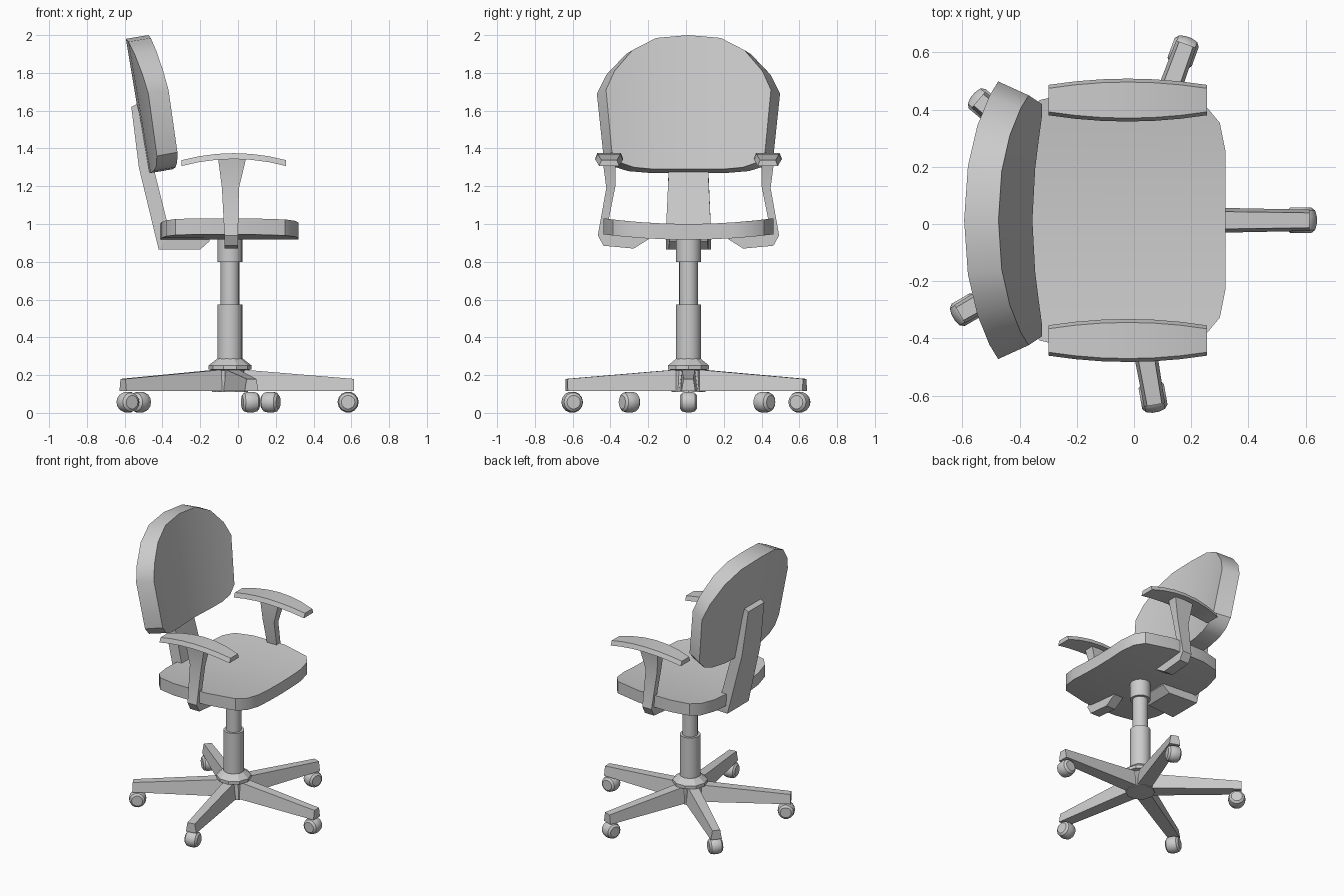
import bpy, math
from mathutils import Matrix, Vector

if "Cube" in bpy.data.objects:
    bpy.data.objects.remove(bpy.data.objects["Cube"])

CX, CY = -0.042, 0.013          # column axis
AT = Matrix.Translation((CX, CY, 0))
MID = Matrix.Translation((0, CY, 0))


def make(name, verts, faces, mat=Matrix(), angle=0):
    import bmesh
    bm = bmesh.new()
    vs = [bm.verts.new(mat @ Vector(v)) for v in verts]
    for f in faces:
        bm.faces.new([vs[i] for i in f])
    bmesh.ops.recalc_face_normals(bm, faces=bm.faces[:])
    me = bpy.data.meshes.new(name)
    bm.to_mesh(me)
    bm.free()
    ob = bpy.data.objects.new(name, me)
    bpy.context.collection.objects.link(ob)
    if angle:
        bpy.ops.object.select_all(action='DESELECT')
        ob.select_set(True)
        bpy.context.view_layer.objects.active = ob
        bpy.ops.object.shade_smooth_by_angle(angle=math.radians(angle))
    return ob


def loft(name, rings, mat=Matrix(), angle=0):
    """Skin a list of equal-length closed rings and cap both ends."""
    n, m = len(rings[0]), len(rings)
    faces = [(i * n + j, i * n + (j + 1) % n, (i + 1) * n + (j + 1) % n, (i + 1) * n + j)
             for i in range(m - 1) for j in range(n)]
    faces += [tuple(range(n)), tuple(range((m - 1) * n, m * n))]
    return make(name, [p for r in rings for p in r], faces, mat, angle)


def lathe(name, profile, sides, mat=Matrix(), angle=35):
    rings = [[(r * math.cos(2 * math.pi * k / sides), r * math.sin(2 * math.pi * k / sides), z)
              for k in range(sides)] for r, z in profile]
    return loft(name, rings, mat, angle)


def cushion(name, half, side_a, side_b):
    """half: columns (y1, a1, y2, a2) from the middle outward, mirrored in y."""
    cols = [(-y1, a1, -y2, a2) for y1, a1, y2, a2 in half[:0:-1]] + half
    rings = [[side_a(y1, a1), side_a(y2, a2), side_b(y2, a2), side_b(y1, a1)]
             for y1, a1, y2, a2 in cols]
    return loft(name, rings, MID, 35)


# Seat: dished slab, columns give front and back edge x
seat_cols = [(0, .32, 0, -.41), (.12, .32, .12, -.41), (.24, .32, .25, -.405),
             (.34, .30, .36, -.38), (.40, .25, .42, -.33), (.45, .05, .45, -.20)]
cushion("seat", seat_cols,
        lambda y, x: (x, y, 1.0 + .15 * y * y),
        lambda y, x: (x, y, .917 + .14 * y * y))

# Backrest: tilted, curved slab, columns give top and bottom edge z
back_cols = [(0, 1.98, 0, 1.27), (.19, 1.965, .20, 1.27), (.33, 1.90, .32, 1.28),
             (.435, 1.79, .40, 1.305), (.485, 1.69, .45, 1.36)]
cushion("backrest", back_cols,
        lambda y, z: (-.475 - .167 * (z - 1.27) + .3 * y * y, y, z),
        lambda y, z: (-.355 - .167 * (z - 1.27) + .3 * (.9 * y) ** 2, .9 * y, z + .02))

# Backrest support: outer point, inner point, half width
bar = [((-.565, 1.62), (-.535, 1.635), .09), ((-.525, 1.30), (-.44, 1.27), .105),
       ((-.42, .865), (-.36, .95), .12), ((-.20, .865), (-.20, .94), .105),
       ((-.15, .91), (-.15, .94), .10)]
loft("back_support", [[(o[0], -w, o[1]), (o[0], w, o[1]), (i[0], w, i[1]), (i[0], -w, i[1])]
                      for o, i, w in bar], MID)

# Armrests: support bracket under the seat and an arched pad
arm = [((.455, 1.345), (.385, 1.345), -.105, .042), ((.435, 1.19), (.387, 1.20), -.085, .005),
       ((.48, .94), (.435, .96), -.072, 0), ((.45, .885), (.41, .945), -.072, 0),
       ((.29, .87), (.30, .935), -.072, 0), ((.21, .92), (.22, .935), -.072, 0)]
for side, s in (("left", -1), ("right", 1)):
    loft(side + "_arm_support",
         [[(a, s * o[0], o[1]), (b, s * o[0], o[1]), (b, s * i[0], i[1]), (a, s * i[0], i[1])]
          for o, i, a, b in arm], MID, 20)
    pad = []
    for k in range(7):
        t = k / 3 - 1
        w, z, x = .075 - .022 * t * t, 1.375 - .037 * t * t, -.022 + .277 * t
        y = s * .42
        pad.append([(x, y - w + .012, z), (x, y + w - .012, z),
                    (x, y + w, z - .031), (x, y - w, z - .031)])
    loft(side + "_arm_pad", pad, MID, 20)

# Gas column and hub
lathe("column_collar", [(.067, .80), (.067, .93)], 16, AT)
lathe("column_upper", [(.05, .55), (.05, .82)], 16, AT)
lathe("column_lower", [(.067, .26), (.067, .575)], 16, AT)
lathe("hub", [(.095, .11), (.085, .225), (.113, .23), (.113, .252), (.068, .287)], 10, AT, 20)

# Five star legs (70 degrees apart) with casters
for k in range(5):
    turn = AT @ Matrix.Rotation(math.radians(70 * k), 4, 'Z')
    leg = [[(r, -wb, .115), (r, wb, .115), (r, wt, zt), (r, -wt, zt)]
           for r, wb, wt, zt in ((.03, .05, .035, .232), (.655, .037, .026, .18))]
    loft(f"star_leg_{k + 1}", leg, turn)
    wheel = turn @ Matrix.Translation((.625, 0, .057)) @ Matrix.Rotation(math.pi / 2, 4, 'X')
    lathe(f"caster_{k + 1}", [(.036, -.045), (.05, -.034), (.056, -.012), (.056, .012),
                              (.05, .034), (.036, .045)], 14, wheel, 35)
